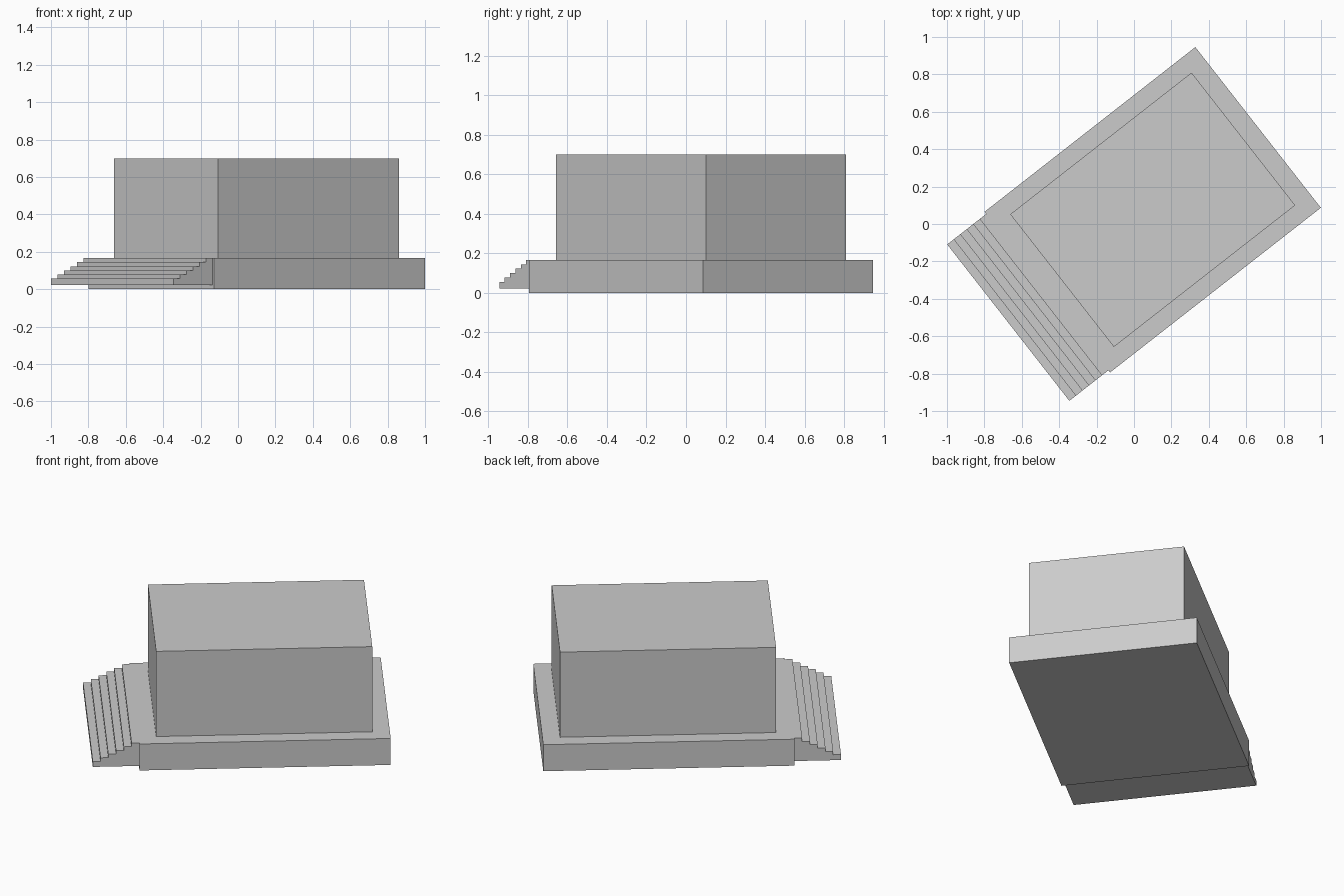
import bpy
import bmesh
from math import radians
from mathutils import Matrix

if "Cube" in bpy.data.objects:
    bpy.data.objects.remove(bpy.data.objects["Cube"])

# Shared placement: the whole building is turned 38 degrees about z
PLACE = Matrix.Translation((0.10, 0.076, 0)) @ Matrix.Rotation(radians(38), 4, 'Z')


def extrude_profile(name, profile, direction):
    """Solid made from a flat outline pushed along a direction."""
    bm = bmesh.new()
    face = bm.faces.new([bm.verts.new(p) for p in profile])
    res = bmesh.ops.extrude_face_region(bm, geom=[face])
    moved = [g for g in res["geom"] if isinstance(g, bmesh.types.BMVert)]
    bmesh.ops.translate(bm, verts=moved, vec=direction)
    bmesh.ops.recalc_face_normals(bm, faces=bm.faces)
    mesh = bpy.data.meshes.new(name)
    bm.to_mesh(mesh)
    bm.free()
    obj = bpy.data.objects.new(name, mesh)
    obj.matrix_world = PLACE
    bpy.context.collection.objects.link(obj)
    return obj


def block(name, length, width, z0, z1):
    x, y = length / 2, width / 2
    outline = [(-x, -y, z0), (x, -y, z0), (x, y, z0), (-x, y, z0)]
    return extrude_profile(name, outline, (0, 0, z1 - z0))


PLINTH_L, PLINTH_W, PLINTH_H = 1.43, 1.09, 0.166

# Plinth and main hall
block("plinth", PLINTH_L, PLINTH_W, 0, PLINTH_H)
block("main_hall", 1.23, 0.90, PLINTH_H, 0.70)

# Staircase: six treads, the last level with the plinth top
STEPS, START, FIRST, BOTTOM, STAIR_W = 6, -0.98, 0.056, 0.022, 1.061
end = -PLINTH_L / 2
tread = (end - START) / STEPS
rise = (PLINTH_H - FIRST) / (STEPS - 1)
y = -STAIR_W / 2
profile = [(end, y, BOTTOM), (START, y, BOTTOM)]
for i in range(STEPS):
    z = FIRST + i * rise
    profile += [(START + i * tread, y, z), (START + (i + 1) * tread, y, z)]
extrude_profile("staircase", profile, (0, STAIR_W, 0))
